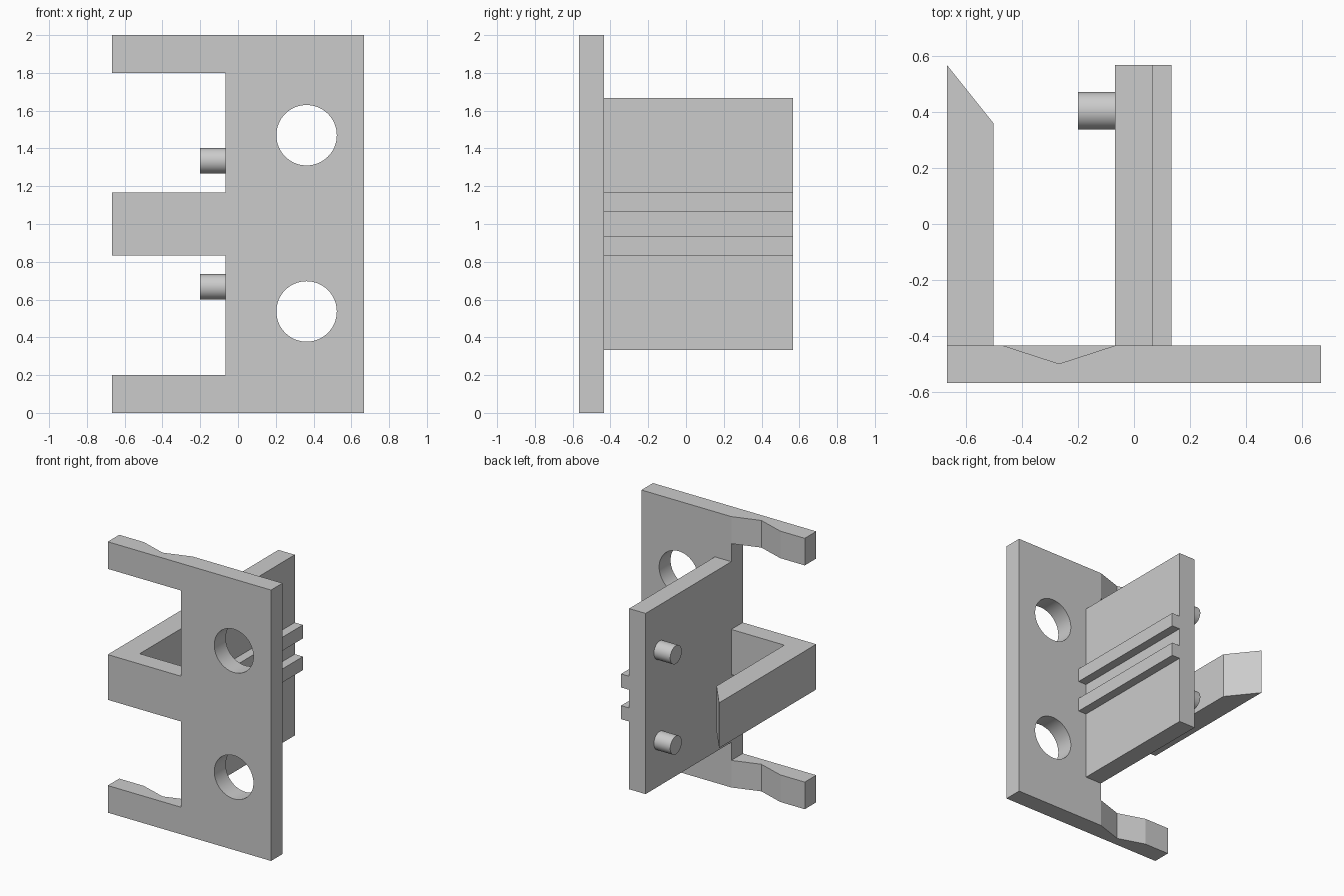
import bpy
import bmesh
from math import pi
from mathutils import Matrix

default_cube = bpy.data.objects.get("Cube")
if default_cube:
    bpy.data.objects.remove(default_cube, do_unlink=True)

# Single grey plastic
grey = bpy.data.materials.new("plain_grey")
grey.use_nodes = True
colour = (0.6, 0.6, 0.6, 1)
grey.diffuse_color = colour
grey.node_tree.nodes["Principled BSDF"].inputs["Base Color"].default_value = colour


def finish(name, bm):
    bmesh.ops.recalc_face_normals(bm, faces=bm.faces)
    mesh = bpy.data.meshes.new(name)
    bm.to_mesh(mesh)
    bm.free()
    mesh.materials.append(grey)
    obj = bpy.data.objects.new(name, mesh)
    bpy.context.collection.objects.link(obj)
    return obj


def prism(name, outline, lo, hi, axis="z"):
    """Extrude an outline: xy points along z, or xz points along y."""
    def place(a, b, depth):
        return (a, b, depth) if axis == "z" else (a, depth, b)
    bm = bmesh.new()
    face = bm.faces.new([bm.verts.new(place(a, b, lo)) for a, b in outline])
    moved = bmesh.ops.extrude_face_region(bm, geom=[face])["geom"]
    bmesh.ops.translate(bm, vec=place(0, 0, hi - lo),
                        verts=[v for v in moved if isinstance(v, bmesh.types.BMVert)])
    return finish(name, bm)


def box(name, x0, x1, y0, y1, z0, z1):
    return prism(name, [(x0, y0), (x1, y0), (x1, y1), (x0, y1)], z0, z1)


def cylinder(name, centre, radius, depth, axis):
    bm = bmesh.new()
    turn = Matrix.Rotation(pi / 2, 4, axis)
    bmesh.ops.create_cone(bm, cap_ends=True, segments=64, radius1=radius,
                          radius2=radius, depth=depth,
                          matrix=Matrix.Translation(centre) @ turn)
    return finish(name, bm)


def smooth(obj):
    bpy.ops.object.select_all(action="DESELECT")
    obj.select_set(True)
    bpy.context.view_layer.objects.active = obj
    bpy.ops.object.shade_smooth_by_angle(angle=pi / 9)


def cut(obj, cutter):
    mod = obj.modifiers.new("cut", "BOOLEAN")
    mod.operation = "DIFFERENCE"
    mod.solver = "EXACT"
    mod.object = cutter
    bpy.context.view_layer.objects.active = obj
    bpy.ops.object.modifier_apply(modifier=mod.name)
    bpy.data.objects.remove(cutter, do_unlink=True)


LEFT, INNER, RIGHT = -0.667, -0.067, 0.667
FRONT, PLATE_BACK, BACK = -0.567, -0.433, 0.567
ARM_LOW, ARM_HIGH = 0.833, 1.167

# Front plate with three arms
outline = [(RIGHT, 0), (RIGHT, 2), (LEFT, 2), (LEFT, 1.8), (INNER, 1.8),
           (INNER, ARM_HIGH), (LEFT, ARM_HIGH), (LEFT, ARM_LOW), (INNER, ARM_LOW),
           (INNER, 0.2), (LEFT, 0.2), (LEFT, 0)]
plate = prism("front_plate", outline, FRONT, PLATE_BACK, "y")

# Round holes through the plate
for z in (0.537, 1.47):
    cut(plate, cylinder("hole_cutter", (0.363, -0.5, z), 0.16, 0.4, "X"))

# Shallow V notches in the back of the outer arms
notch = [(-0.267, -0.498), (INNER, PLATE_BACK), (INNER, -0.3),
         (-0.467, -0.3), (-0.467, PLATE_BACK)]
for low, high in ((-0.1, 0.5), (1.5, 2.1)):
    cut(plate, prism("notch_cutter", notch, low, high))
smooth(plate)

# Upright wall behind the plate
box("rear_wall", INNER, 0.067, PLATE_BACK, BACK, 0.333, 1.667)

# Pair of rails on the outside of the wall
for name, low, high in (("lower_rail", ARM_LOW, 0.933), ("upper_rail", 1.067, ARM_HIGH)):
    box(name, 0.067, 0.133, PLATE_BACK, BACK, low, high)

# Latch arm with a slanted tip
prism("latch_arm", [(LEFT, PLATE_BACK), (-0.5, PLATE_BACK), (-0.5, 0.358), (LEFT, BACK)],
      ARM_LOW, ARM_HIGH)

# Pins on the inner side of the wall
for name, z in (("lower_pin", 0.667), ("upper_pin", 1.335)):
    smooth(cylinder(name, (-0.133, 0.403, z), 0.067, 0.134, "Y"))
